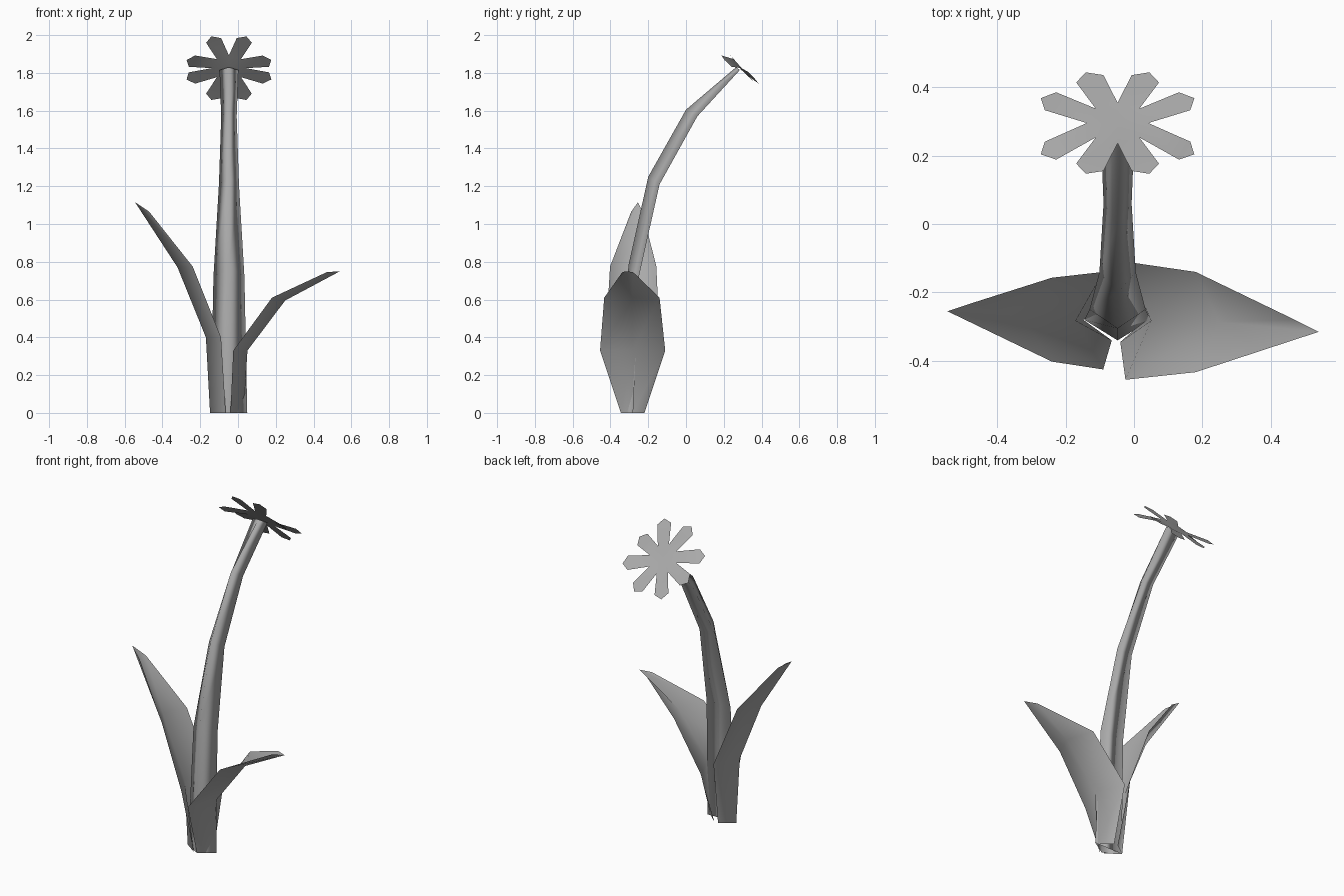
import bpy
from math import sin, cos, radians
from mathutils import Vector

cube = bpy.data.objects.get("Cube")
if cube:
    bpy.data.objects.remove(cube, do_unlink=True)

grey = bpy.data.materials.new("plain grey")
grey.use_nodes = True
colour = (0.4, 0.4, 0.4, 1)
grey.diffuse_color = colour
grey.node_tree.nodes["Principled BSDF"].inputs["Base Color"].default_value = colour


def make(name, verts, faces):
    mesh = bpy.data.meshes.new(name)
    mesh.from_pydata(verts, [], faces)
    mesh.materials.append(grey)
    mesh.shade_smooth()
    obj = bpy.data.objects.new(name, mesh)
    bpy.context.collection.objects.link(obj)
    return obj


def bridge(rows, closed):
    """Join equal rows of points with quads."""
    n = len(rows[0])
    verts = [p for row in rows for p in row]
    faces = []
    for r in range(len(rows) - 1):
        for i in range(n if closed else n - 1):
            a, b = r * n + i, r * n + (i + 1) % n
            faces.append((a, b, b + n, a + n))
    return verts, faces


# Stem: three-sided tube, ridge at the front, leaning back
MID = -0.048
stem_rows = []
for half, ridge_y, ridge_z, back_y, back_z in [
        (0.097, -0.34, 0, -0.28, 0),
        (0.082, -0.305, 0.78, -0.25, 0.72),
        (0.053, -0.2, 1.25, -0.14, 1.21),
        (0.041, 0, 1.605, 0.06, 1.57),
        (0.05, 0.265, 1.83, 0.285, 1.815)]:
    stem_rows.append([(MID, ridge_y, ridge_z),
                      (MID + half, back_y, back_z),
                      (MID - half, back_y, back_z)])
make("stem", *bridge(stem_rows, True))


# Leaves: folded blades with the fold on the outer side
def leaf(name, rows, tip, shoulder):
    points = []
    for fold_x, fold_z, edge_x, edge_z, front_y, back_y in rows:
        points.append([(edge_x, front_y, edge_z),
                       (fold_x, (front_y + back_y) / 2, fold_z),
                       (edge_x, back_y, edge_z)])
    verts, faces = bridge(points, False)
    k = len(verts)
    sx, sz, front, back = shoulder
    verts += [tip, (sx, front, sz), (sx, back, sz)]
    faces += [(k - 3, k - 2, k, k + 1), (k - 2, k - 1, k + 2, k)]
    make(name, verts, faces)


leaf("left_leaf",
     [(0.03, 0, -0.04, 0, -0.345, -0.22),
      (0.05, 0.33, -0.025, 0.33, -0.455, -0.11),
      (0.25, 0.595, 0.18, 0.61, -0.433, -0.14)],
     (0.54, -0.315, 0.75), (0.47, 0.745, -0.337, -0.28))
leaf("right_leaf",
     [(-0.148, 0, -0.065, 0, -0.34, -0.22),
      (-0.17, 0.4, -0.09, 0.4, -0.425, -0.14),
      (-0.32, 0.77, -0.24, 0.775, -0.402, -0.157)],
     (-0.545, -0.255, 1.115), (-0.47, 1.065, -0.29, -0.23))

# Flower: eight pointed petals around a shallow centre, tilted up and back
centre = Vector((MID, 0.295, 1.825))
across = Vector((1, 0, 0))
up = Vector((0, -0.66, 0.75))
normal = Vector((0, 0.75, 0.66))


def on_flower(radius, side, angle, bend):
    u = radius * cos(angle) - side * sin(angle)
    v = radius * sin(angle) + side * cos(angle)
    return centre + across * u + up * v + normal * bend


verts, faces = [on_flower(0, 0, 0, -0.008)], []
bends = [-0.04, 0, 0, -0.04, 0.015, 0, 0, 0.015]
for k in range(8):
    verts.append(on_flower(0.09, 0, radians(45 * k), 0))
for k, bend in enumerate(bends):
    angle = radians(45 * k + 22.5)
    s = len(verts)
    verts += [on_flower(0.212, -0.043, angle, bend * 0.9),
              on_flower(0.243, 0, angle, bend),
              on_flower(0.212, 0.043, angle, bend * 0.9)]
    a, b = 1 + k, 1 + (k + 1) % 8
    faces += [(0, a, b), (a, s, s + 2, b), (s, s + 1, s + 2)]
make("flower", verts, faces)
